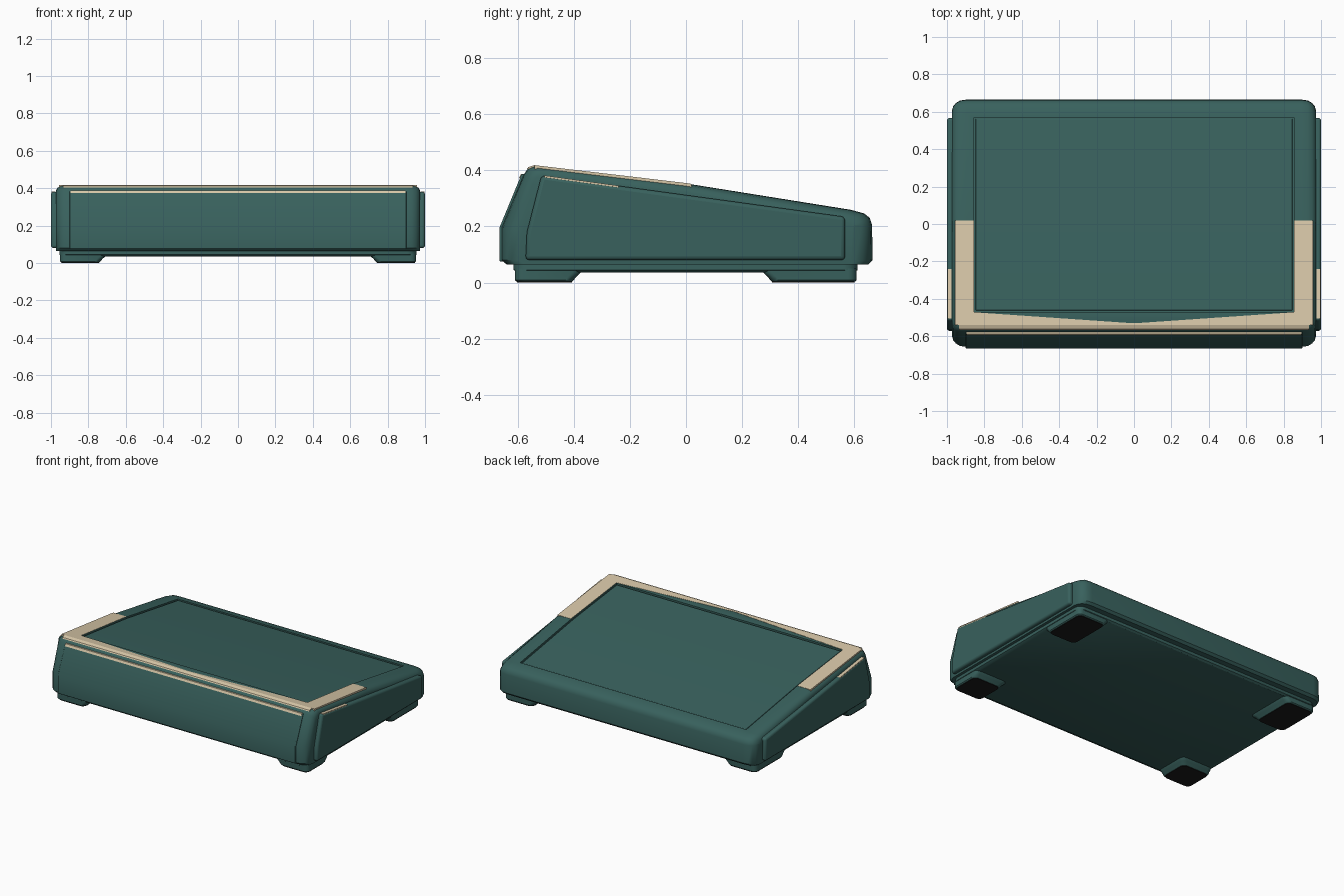
import bpy, bmesh, math

if "Cube" in bpy.data.objects:
    bpy.data.objects.remove(bpy.data.objects["Cube"])


def material(name, rgb):
    m = bpy.data.materials.new(name)
    m.diffuse_color = (*rgb, 1)
    m.use_nodes = True
    m.node_tree.nodes["Principled BSDF"].inputs["Base Color"].default_value = m.diffuse_color
    return m


GREEN = material("green", (0.04, 0.12, 0.11))
CREAM = material("cream", (0.68, 0.57, 0.39))
DARK = material("dark_rubber", (0.01, 0.01, 0.01))


def loft(name, rings, mat, bevel=0.0):
    """Closed solid through a list of equal-length rings of points."""
    bm = bmesh.new()
    vs = [[bm.verts.new(p) for p in r] for r in rings]
    n = len(rings[0])
    for a, b in zip(vs, vs[1:]):
        for i in range(n):
            j = (i + 1) % n
            bm.faces.new((a[i], a[j], b[j], b[i]))
    bm.faces.new(vs[0])
    bm.faces.new(vs[-1])
    bmesh.ops.recalc_face_normals(bm, faces=bm.faces[:])
    me = bpy.data.meshes.new(name)
    bm.to_mesh(me)
    bm.free()
    ob = bpy.data.objects.new(name, me)
    bpy.context.collection.objects.link(ob)
    me.materials.append(mat)
    if bevel:
        m = ob.modifiers.new("bevel", 'BEVEL')
        m.width, m.segments, m.limit_method = bevel, 3, 'ANGLE'
        m.angle_limit = math.radians(25)
    return ob


def prism(name, profile, x0, x1, mat, bevel=0.0):
    return loft(name, [[(x, y, z) for y, z in profile] for x in (x0, x1)], mat, bevel)


def smooth(ob, angle=35):
    bpy.ops.object.select_all(action='DESELECT')
    ob.select_set(True)
    bpy.context.view_layer.objects.active = ob
    bpy.ops.object.shade_smooth_by_angle(angle=math.radians(angle))


def rounded(x0, x1, y0, y1, z, r, seg=4):
    """Rounded rectangle ring at height z."""
    ring = []
    for k, (cx, cy) in enumerate(((x1 - r, y1 - r), (x0 + r, y1 - r),
                                  (x0 + r, y0 + r), (x1 - r, y0 + r))):
        for s in range(seg + 1):
            a = math.pi / 2 * (k + s / seg)
            ring.append((cx + r * math.cos(a), cy + r * math.sin(a), z))
    return ring


def ztop(y):
    """Height of the sloping top, slightly bent in the middle."""
    return 0.353 - 0.118 * y if y < 0 else 0.353 - 0.16 * y


# main wedge body with rounded ends
PROFILE = [(-0.640, 0.065), (-0.657, 0.080), (-0.657, 0.195), (-0.578, 0.385),
           (-0.562, 0.408), (-0.540, ztop(-0.54)), (0, ztop(0)), (0.59, ztop(0.59)),
           (0.635, 0.246), (0.655, 0.230), (0.663, 0.205), (0.665, 0.080), (0.650, 0.065)]
HALF = [(0.895, 0, 0), (0.93, 0.005, 0.001), (0.952, 0.018, 0.006),
        (0.967, 0.036, 0.016), (0.974, 0.062, 0.032)]
STATIONS = [(-x, a, b) for x, a, b in reversed(HALF)] + HALF
body = loft("body", [[(x, y - math.copysign(dy, y) * (abs(y) > 0.1) * (0.5 if z > 0.38 else 1),
                       z - dz * (z > 0.22)) for y, z in PROFILE]
                     for x, dy, dz in STATIONS], GREEN)

# shallow recess for the top panel
floor = [(y, ztop(y) - 0.012) for y in (-0.47, 0, 0.57)]
cutter = prism("recess_cutter", floor + [(0.57, 0.6), (-0.47, 0.6)], -0.855, 0.855, GREEN)
cutter.hide_render = True
mod = body.modifiers.new("recess", 'BOOLEAN')
mod.object, mod.operation, mod.solver = cutter, 'DIFFERENCE', 'EXACT'
bpy.context.view_layer.objects.active = body
bpy.ops.object.modifier_apply(modifier="recess")
bpy.data.objects.remove(cutter)
smooth(body)

# inset top panel, leaving a fine groove around it
panel = [(y, ztop(y) - 0.005) for y in (-0.462, 0, 0.562)]
smooth(prism("top_panel", panel + [(0.562, ztop(0.562) - 0.02), (-0.462, ztop(-0.462) - 0.02)],
             -0.847, 0.847, GREEN, 0.003))

# front panel and its thin cream stripe
smooth(prism("front_panel", [(-0.665, 0.075), (-0.665, 0.195), (-0.586, 0.386),
                             (-0.56, 0.386), (-0.60, 0.075)], -0.9, 0.9, GREEN, 0.005))
prism("front_stripe", [(-0.5945, 0.373), (-0.588, 0.3875), (-0.57, 0.3875), (-0.57, 0.373)],
      -0.895, 0.895, CREAM)

# cream trim along the front lip
prism("front_lip_trim", [(-0.5665, 0.404), (-0.5625, 0.411), (-0.541, ztop(-0.541) + 0.0015),
                         (-0.53, ztop(-0.53) + 0.0015), (-0.53, 0.405)], -0.935, 0.935, CREAM)

for s, side in ((1, "right"), (-1, "left")):
    # cream wedge along the front of the top
    pts = [(0, -0.531), (0.855 * s, -0.472), (0.95 * s, -0.472), (0.95 * s, -0.54), (0, -0.54)]
    loft(side + "_front_trim", [[(x, y, ztop(y) + d) for x, y in pts] for d in (-0.01, 0.0015)], CREAM)
    # cream band along the side of the top
    band = [(y, ztop(y) + 0.0015) for y in (-0.54, 0, 0.02)]
    prism(side + "_top_trim", band + [(0.02, ztop(0.02) - 0.012), (-0.54, ztop(-0.54) - 0.012)],
          0.856 * s, 0.957 * s, CREAM)
    # raised side panel with a cream stripe on its top edge
    smooth(prism(side + "_panel", [(-0.572, 0.08), (-0.567, 0.18), (-0.515, 0.382),
                                   (0.567, 0.234), (0.567, 0.08)],
                 0.94 * s, 1.0 * s, GREEN, 0.014))
    prism(side + "_stripe", [(-0.505, 0.3815), (-0.24, 0.345), (-0.24, 0.337), (-0.505, 0.369)],
          0.975 * s, 0.997 * s, CREAM)

# underside tray
smooth(loft("base_tray", [rounded(-0.94, 0.94, -0.60, 0.60, 0.036, 0.04),
                          rounded(-0.955, 0.955, -0.615, 0.612, 0.045, 0.05),
                          rounded(-0.955, 0.955, -0.615, 0.612, 0.08, 0.05)], GREEN))

# four flared feet with dark rubber pads
for s in (1, -1):
    for y0, y1, fy0, fy1, label in ((-0.61, -0.40, 0, 0.03, "front"), (0.30, 0.608, 0.03, 0, "back")):
        xs = sorted((0.735 * s, 0.952 * s))
        name = label + ("_right" if s > 0 else "_left")

        def ring(z, f, inset=0.0):
            inner = 0.03 * f
            xa = xs[0] - (inner if s > 0 else 0) + inset
            xb = xs[1] + (inner if s < 0 else 0) - inset
            return rounded(xa, xb, y0 - fy0 * f + inset, y1 + fy1 * f - inset, z, 0.03)

        smooth(loft(name + "_foot", [ring(0.003, 0, 0.006), ring(0.009, 0), ring(0.022, 0.35),
                                     ring(0.034, 0.8), ring(0.05, 1)], GREEN))
        loft(name + "_pad", [ring(0, 0, 0.007), ring(0.004, 0, 0.007)], DARK)
